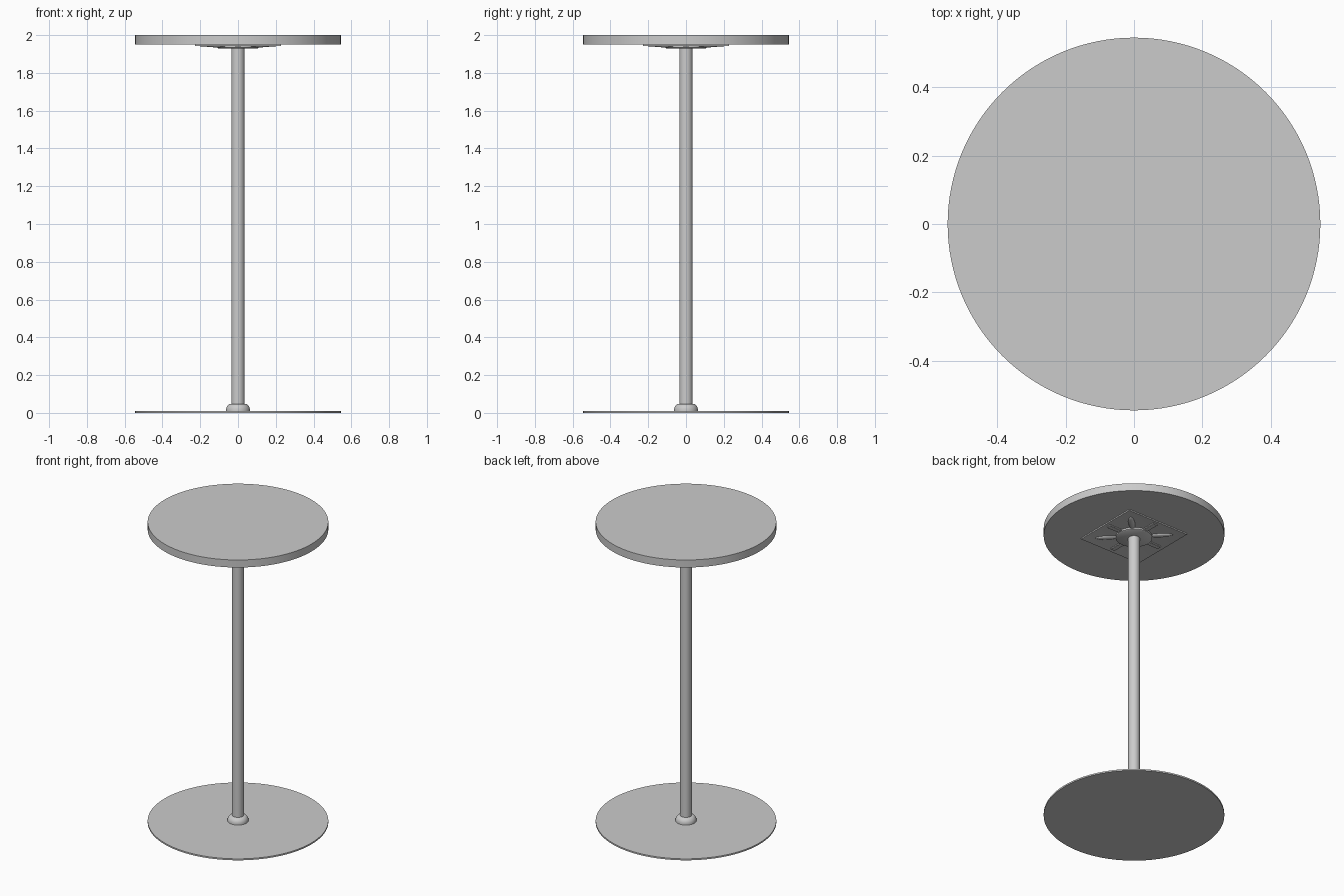
import bpy
import bmesh
import math
from mathutils import Matrix

cube = bpy.data.objects.get("Cube")
if cube:
    bpy.data.objects.remove(cube, do_unlink=True)

# One grey for the whole table
grey = bpy.data.materials.new("light_grey")
grey.use_nodes = True
GREY = (0.6, 0.6, 0.6, 1.0)
grey.diffuse_color = GREY
grey.node_tree.nodes["Principled BSDF"].inputs["Base Color"].default_value = GREY


def finish(name, bm):
    """Turn a bmesh into a named, shaded object."""
    bmesh.ops.recalc_face_normals(bm, faces=bm.faces)
    mesh = bpy.data.meshes.new(name)
    bm.to_mesh(mesh)
    bm.free()
    mesh.materials.append(grey)
    obj = bpy.data.objects.new(name, mesh)
    bpy.context.collection.objects.link(obj)
    bpy.ops.object.select_all(action='DESELECT')
    obj.select_set(True)
    bpy.context.view_layer.objects.active = obj
    bpy.ops.object.shade_smooth_by_angle(angle=math.radians(35))
    return obj


def lathe(name, profile, segments=96):
    """Closed solid of revolution from (radius, height) points, bottom to top."""
    bm = bmesh.new()
    rings = []
    for r, z in profile:
        rings.append([bm.verts.new((r * math.cos(a), r * math.sin(a), z))
                      for a in (2 * math.pi * i / segments for i in range(segments))])
    for low, high in zip(rings, rings[1:]):
        for i in range(segments):
            j = (i + 1) % segments
            bm.faces.new((low[i], low[j], high[j], high[i]))
    bm.faces.new(rings[0][::-1])
    bm.faces.new(rings[-1])
    return finish(name, bm)


# Round top, foot and column
lathe("table_top", [(0.545, 1.95), (0.545, 2.0)], 128)
lathe("base_plate", [(0.545, 0.0), (0.545, 0.01)], 128)
lathe("column", [(0.035, 0.01), (0.035, 1.94)], 48)
lathe("base_collar", [(0.063, 0.01), (0.063, 0.022), (0.059, 0.033),
                      (0.052, 0.042), (0.045, 0.047), (0.035, 0.048)], 48)
lathe("mounting_hub", [(0.104, 1.93), (0.11, 1.934), (0.11, 1.945)], 64)

# Square mounting plate with a raised border underneath
bm = bmesh.new()
bmesh.ops.create_cube(bm, size=1, matrix=Matrix.Translation((0, 0, 1.946))
                      @ Matrix.Diagonal((0.454, 0.454, 0.008, 1)))
bottom = min(bm.faces, key=lambda f: f.calc_center_median().z)
bmesh.ops.inset_region(bm, faces=[bottom], thickness=0.025)
bmesh.ops.translate(bm, verts=bottom.verts, vec=(0, 0, 0.003))
finish("mounting_plate", bm)

# Pressed ribs: straight ones towards the sides, rounded ones towards the corners
for i in range(4):
    turn = Matrix.Rotation(i * math.pi / 2, 4, 'Z')
    bm = bmesh.new()
    bmesh.ops.create_cube(bm, size=1, matrix=turn @ Matrix.Translation((0.147, 0, 1.943))
                          @ Matrix.Diagonal((0.11, 0.034, 0.012, 1)))
    bmesh.ops.bevel(bm, geom=bm.edges[:], offset=0.003, segments=2, affect='EDGES')
    finish(f"side_rib_{i + 1}", bm)

    turn = Matrix.Rotation((i + 0.5) * math.pi / 2, 4, 'Z')
    bm = bmesh.new()
    bmesh.ops.create_uvsphere(bm, u_segments=24, v_segments=12, radius=1,
                              matrix=turn @ Matrix.Translation((0.16, 0, 1.945))
                              @ Matrix.Diagonal((0.075, 0.02, 0.010, 1)))
    # Keep only the lower half so nothing reaches into the top
    bmesh.ops.bisect_plane(bm, geom=bm.verts[:] + bm.edges[:] + bm.faces[:],
                           plane_co=(0, 0, 1.946), plane_no=(0, 0, 1), clear_outer=True)
    finish(f"corner_rib_{i + 1}", bm)
